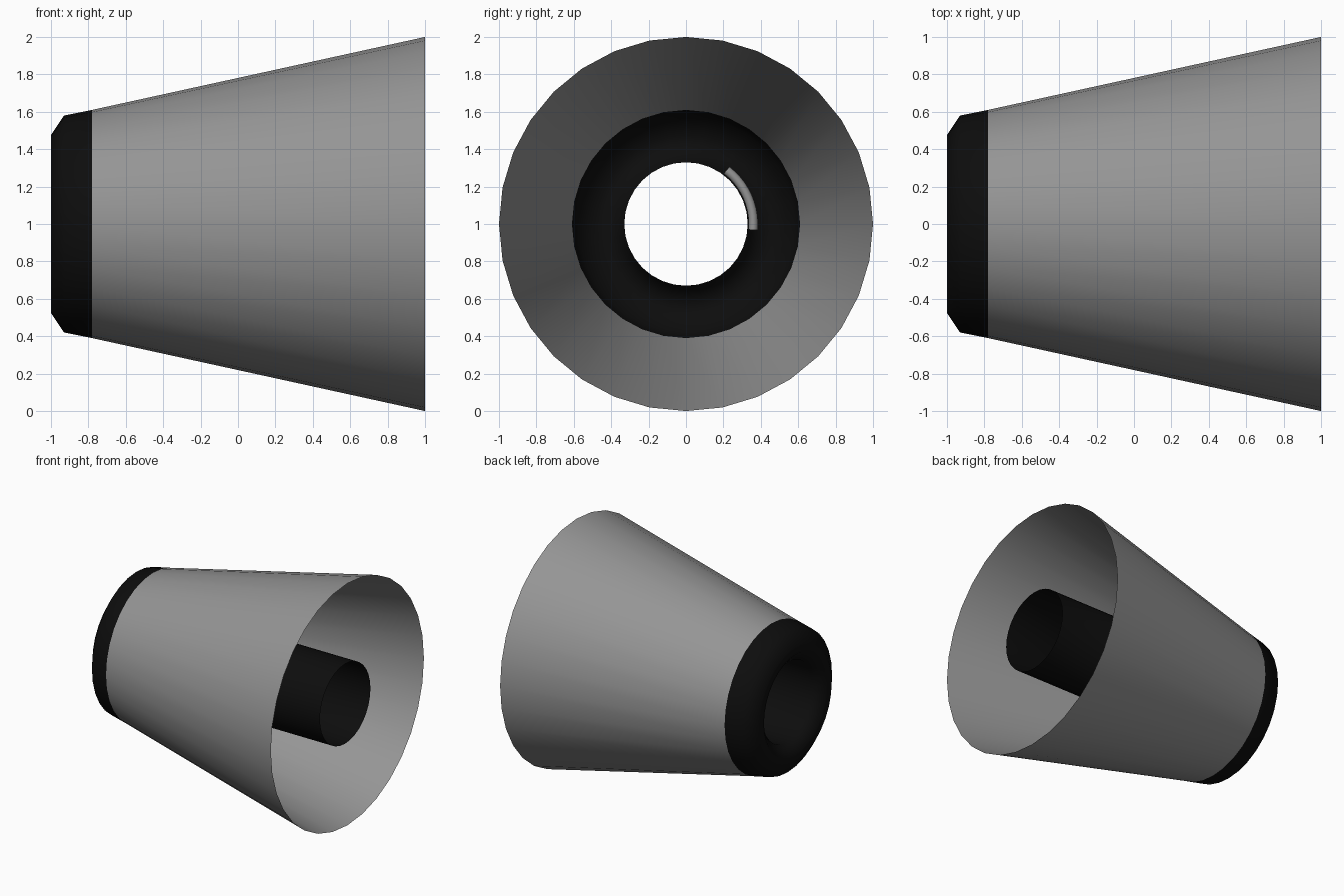
import bpy, math

if "Cube" in bpy.data.objects:
    bpy.data.objects.remove(bpy.data.objects["Cube"])

SIDES = 32


def material(name, value):
    m = bpy.data.materials.new(name)
    m.diffuse_color = (value, value, value, 1)
    m.use_nodes = True
    m.node_tree.nodes["Principled BSDF"].inputs["Base Color"].default_value = m.diffuse_color
    return m


grey = material("mid grey", 0.30)
black = material("near black", 0.004)


def lathe(name, profile, mat, sharp=30):
    """Revolve (x, radius) points around the long axis at z = 1."""
    verts, faces = [], []
    for x, r in profile:
        for i in range(SIDES):
            a = 2 * math.pi * i / SIDES
            verts.append((x, r * math.sin(a), 1 + r * math.cos(a)))
    for k in range(len(profile) - 1):
        for i in range(SIDES):
            j = (i + 1) % SIDES
            a, b = k * SIDES, (k + 1) * SIDES
            faces.append((a + i, a + j, b + j, b + i))
    me = bpy.data.meshes.new(name)
    me.from_pydata(verts, [], faces)
    me.materials.append(mat)
    ob = bpy.data.objects.new(name, me)
    bpy.context.collection.objects.link(ob)
    bpy.context.view_layer.objects.active = ob
    ob.select_set(True)
    bpy.ops.object.shade_smooth_by_angle(angle=math.radians(sharp))
    ob.select_set(False)
    return ob


# Flared open shell
lathe("cone_shell", [(1, 1.0), (-0.78, 0.61)], grey)

# Dark nose band rolling over into the central through-tube
lathe("nose_and_tube", [(-0.78, 0.61), (-0.93, 0.58), (-1, 0.475),
                        (-1, 0.41), (-0.93, 0.33), (0.98, 0.33)], black, 60)

# Small wire arc tucked behind the nose lip
curve = bpy.data.curves.new("wire_arc", "CURVE")
curve.dimensions = "3D"
curve.bevel_depth = 0.025
curve.bevel_resolution = 2
curve.use_fill_caps = True
sp = curve.splines.new("POLY")
sp.points.add(10)
for i, p in enumerate(sp.points):
    a = math.radians(-5 + 58 * i / 10)
    p.co = (-0.9, 0.36 * math.cos(a), 1 + 0.36 * math.sin(a), 1)
curve.materials.append(grey)
bpy.context.collection.objects.link(bpy.data.objects.new("wire_arc", curve))
